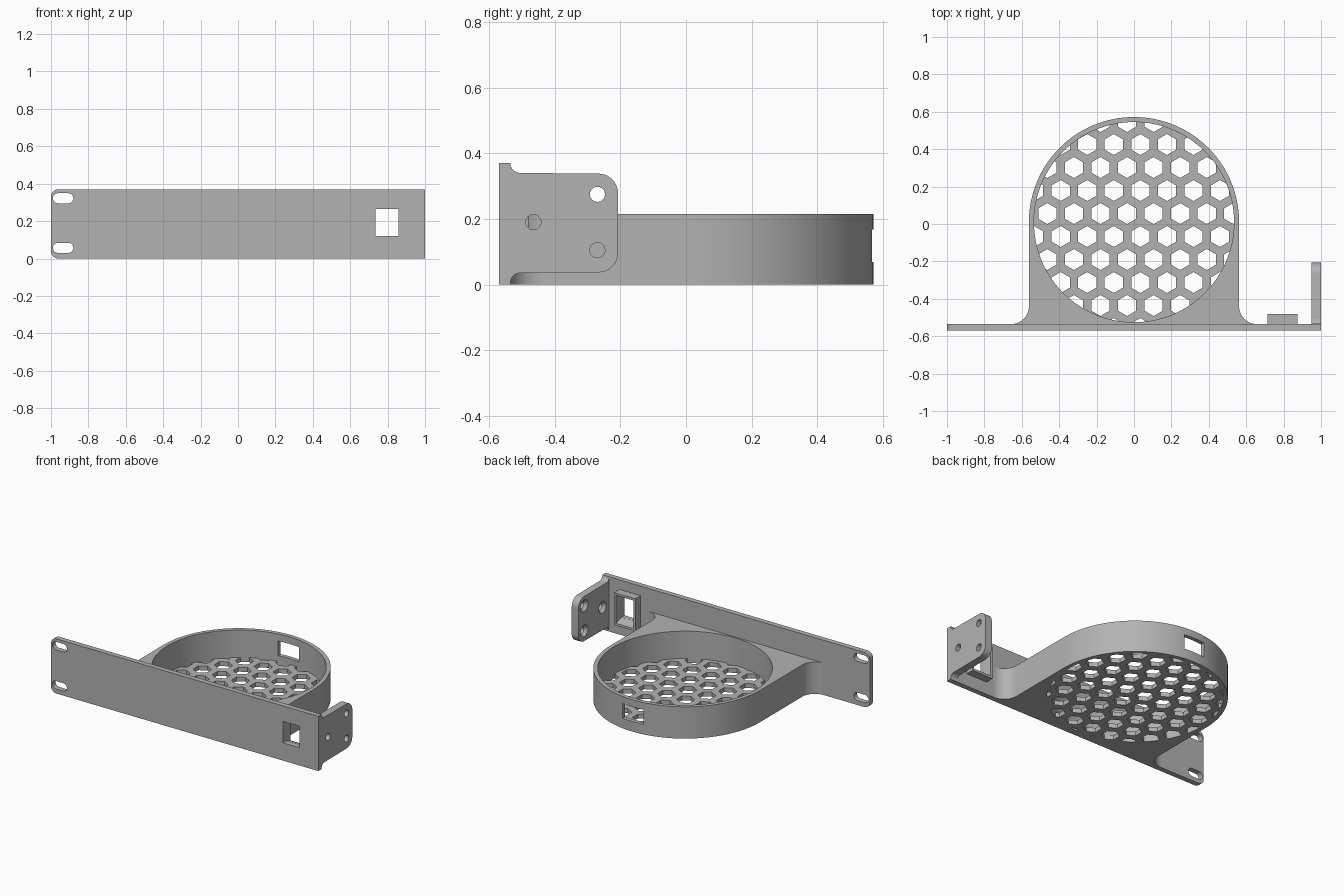
import bpy, bmesh
from math import sin, cos, radians, sqrt

cube = bpy.data.objects.get("Cube")
if cube:
    bpy.data.objects.remove(cube, do_unlink=True)

grey = bpy.data.materials.new("plain grey")
grey.use_nodes = True
colour = (0.45, 0.45, 0.45, 1)
grey.diffuse_color = colour
grey.node_tree.nodes["Principled BSDF"].inputs["Base Color"].default_value = colour


def arc(cx, cy, r, start, end, steps=10):
    angles = [radians(start + (end - start) * i / steps) for i in range(steps + 1)]
    return [(cx + r * cos(a), cy + r * sin(a)) for a in angles]


def circle(cx, cy, r, sides=32, turn=0):
    return arc(cx, cy, r, turn, 360 + turn, sides)[:-1]


def box(x0, x1, y0, y1):
    return [(x0, y0), (x1, y0), (x1, y1), (x0, y1)]


def prism(name, outlines, axis, low, high, end_outlines=None):
    """Extrude flat outlines along an axis; end outlines allow a taper."""
    place = {"x": lambda a, b, c: (c, a, b),
             "y": lambda a, b, c: (a, c, b),
             "z": lambda a, b, c: (a, b, c)}[axis]
    bm = bmesh.new()
    for first, last in zip(outlines, end_outlines or outlines):
        lower = [bm.verts.new(place(a, b, low)) for a, b in first]
        upper = [bm.verts.new(place(a, b, high)) for a, b in last]
        bm.faces.new(lower)
        bm.faces.new(upper)
        for i in range(len(lower)):
            bm.faces.new((lower[i - 1], lower[i], upper[i], upper[i - 1]))
    bmesh.ops.recalc_face_normals(bm, faces=bm.faces)
    mesh = bpy.data.meshes.new(name)
    bm.to_mesh(mesh)
    bm.free()
    mesh.materials.append(grey)
    obj = bpy.data.objects.new(name, mesh)
    bpy.context.collection.objects.link(obj)
    return obj


def select(obj):
    bpy.ops.object.select_all(action="DESELECT")
    obj.select_set(True)
    bpy.context.view_layer.objects.active = obj


def cut(obj, *cutters):
    for cutter in cutters:
        mod = obj.modifiers.new("cut", "BOOLEAN")
        mod.operation = "DIFFERENCE"
        mod.solver = "EXACT"
        mod.object = cutter
        select(obj)
        bpy.ops.object.modifier_apply(modifier=mod.name)


def discard(*cutters):
    for cutter in cutters:
        bpy.data.objects.remove(cutter, do_unlink=True)


FRONT, BACK = -0.57, -0.535     # faceplate faces
HEIGHT, RIM = 0.37, 0.215
CENTRE, OUTER, INNER = 0.01, 0.562, 0.535
FLOOR = 0.03

# Faceplate with rounded corners at one end, two slots and a socket opening
corner = 0.04
plate_outline = ([(1, 0), (1, HEIGHT)]
                 + arc(-1 + corner, HEIGHT - corner, corner, 90, 180)
                 + arc(-1 + corner, corner, corner, 180, 270))
plate = prism("faceplate", [plate_outline], "y", FRONT, BACK)
slots = prism("slot_cutter",
              [arc(-0.907, z, 0.027, -90, 90) + arc(-0.963, z, 0.027, 90, 270)
               for z in (0.057, 0.322)], "y", -0.7, -0.4)
opening = prism("opening_cutter", [box(0.735, 0.858, 0.12, 0.265)], "y", -0.7, -0.4)
cut(plate, slots, opening)

# Socket housing behind the opening, flaring toward the rear
housing = prism("socket_housing", [box(0.715, 0.873, 0.085, 0.305)], "y", BACK, -0.48)
flare = prism("flare_cutter", [box(0.735, 0.858, 0.12, 0.265)], "y", BACK - 0.001, -0.479,
              [box(0.73, 0.86, 0.1, 0.29)])
cut(housing, flare)
discard(slots, opening, flare)

# Side bracket with rounded rear corners and coves where it joins the plate
cove = 0.03
bracket_outline = (arc(BACK + cove, 0.005, cove, 180, 90)
                   + arc(-0.267, 0.097, 0.06, -90, 0)
                   + arc(-0.267, 0.278, 0.06, 0, 90)
                   + arc(BACK + cove, HEIGHT, cove, 270, 180))
bracket = prism("side_bracket", [bracket_outline], "x", 0.95, 1)
holes = [(-0.27, 0.275), (-0.27, 0.105), (-0.465, 0.19)]


def hole_rings(radius):
    return [circle(y, z, radius) for y, z in holes]


drill = prism("drill_cutter", hole_rings(0.023), "x", 0.9, 1.1)
sink = prism("countersink_cutter", hole_rings(0.04), "x", 0.949, 0.97, hole_rings(0.023))
cut(bracket, drill, sink)
discard(drill, sink)

# Round holder wall blending into the faceplate
blend = 0.095
side = arc(OUTER + blend, BACK + blend, blend, 270, 180, 12)
holder_outline = (side + arc(0, CENTRE, OUTER, 0, 180, 64)
                  + [(-x, y) for x, y in reversed(side)])
holder = prism("round_holder", [holder_outline], "z", 0, RIM)
bore = prism("bore_cutter", [circle(0, CENTRE, INNER, 128)], "z", -0.1, 0.4)
window = prism("window_cutter", [box(-0.078, 0.078, 0.068, 0.167)], "y", 0.4, 0.7)
cut(holder, bore, window)
discard(bore, window)

# Honeycomb floor
grille = prism("honeycomb_floor", [circle(0, CENTRE, INNER, 128)], "z", 0, FLOOR)
pitch, cell = 0.142, 0.056
cells = []
for row in range(-6, 6):
    y = 0.056 + row * pitch * sqrt(3) / 2
    for col in range(-5, 6):
        x = -0.037 + (col + 0.5 * (row % 2)) * pitch
        if sqrt(x * x + (y - CENTRE) ** 2) < INNER + cell:
            cells.append(circle(x, y, cell, 6, 30))
comb = prism("cell_cutter", cells, "z", -0.1, 0.2)
cut(grille, comb)
discard(comb)

for part in (plate, housing, bracket, holder, grille):
    select(part)
    bpy.ops.object.shade_smooth_by_angle(angle=radians(28))
